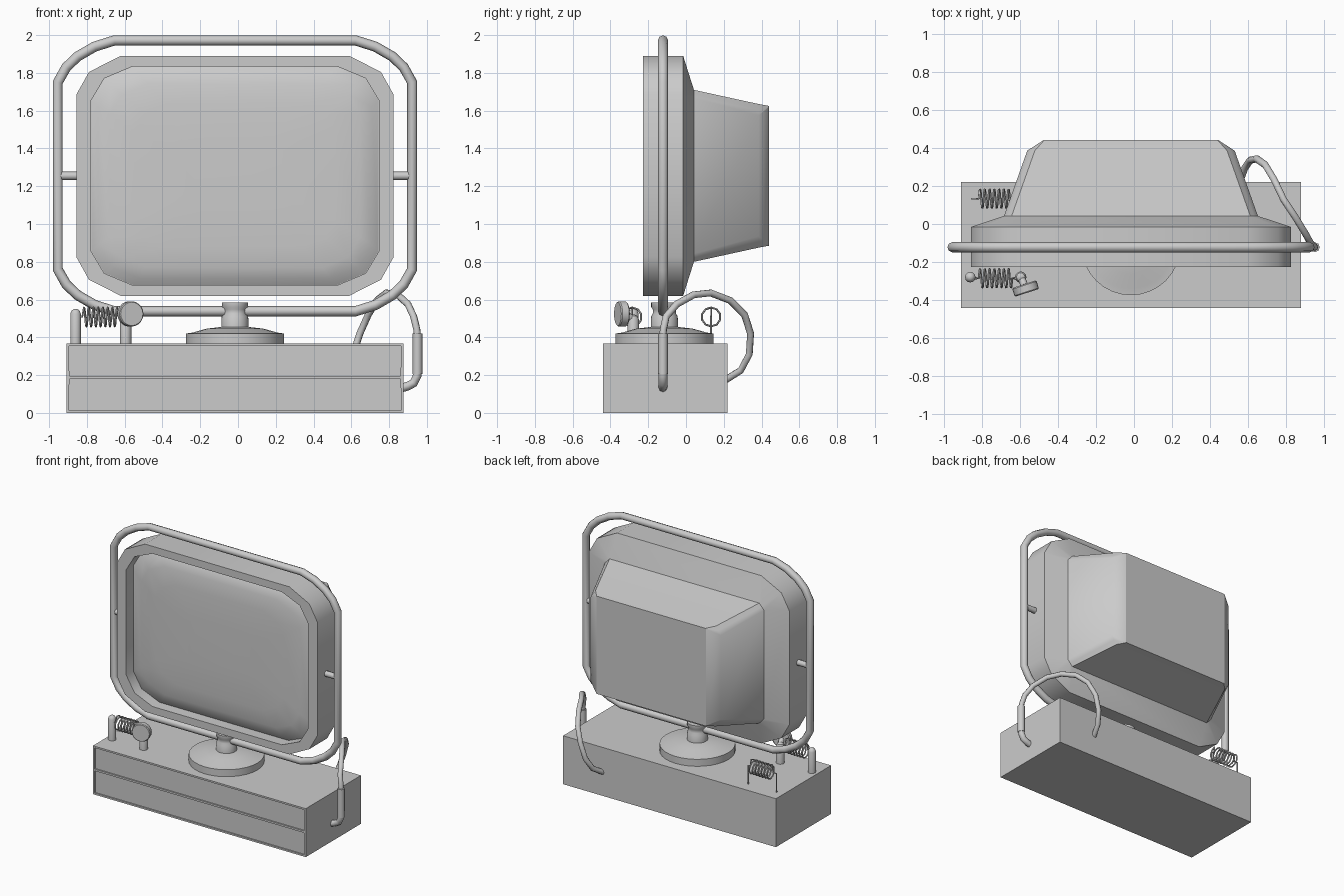
import bpy, bmesh
from math import sin, cos, pi, radians

if "Cube" in bpy.data.objects:
    bpy.data.objects.remove(bpy.data.objects["Cube"])

CX, CZ, TY = -0.016, 1.255, -0.122   # monitor centre and tube plane


def finish(obj, angle=35):
    bpy.ops.object.select_all(action='DESELECT')
    obj.select_set(True)
    bpy.context.view_layer.objects.active = obj
    if obj.type == 'CURVE':
        bpy.ops.object.convert(target='MESH')
        obj = bpy.context.view_layer.objects.active
    if angle:
        bpy.ops.object.shade_smooth_by_angle(angle=radians(angle))
    return obj


def from_bm(name, bm, angle=35):
    bmesh.ops.recalc_face_normals(bm, faces=bm.faces)
    me = bpy.data.meshes.new(name)
    bm.to_mesh(me)
    bm.free()
    obj = bpy.data.objects.new(name, me)
    bpy.context.collection.objects.link(obj)
    return finish(obj, angle)


def loft(name, rings, angle=35):
    """Skin a list of equal-sized rings and cap both ends."""
    bm = bmesh.new()
    loops = [[bm.verts.new(p) for p in r] for r in rings]
    n = len(loops[0])
    for a, b in zip(loops, loops[1:]):
        for i in range(n):
            j = (i + 1) % n
            bm.faces.new((a[i], a[j], b[j], b[i]))
    bm.faces.new(loops[0])
    bm.faces.new(loops[-1])
    return from_bm(name, bm, angle)


def ring(hx, hz, y, corner):
    """Rounded rectangle; corner = (dx, dz) insets from the sharp corner."""
    q = [(hx - a, hz - b) for a, b in corner]
    pts = (q + [(-x, z) for x, z in reversed(q)]
           + [(-x, -z) for x, z in q] + [(x, -z) for x, z in reversed(q)])
    return [(CX + x, y, CZ + z) for x, z in pts]


def lathe(name, profile, loc, rot=(0, 0, 0), n=24):
    obj = loft(name, [[(r * cos(2 * pi * i / n), r * sin(2 * pi * i / n), z)
                       for i in range(n)] for r, z in profile])
    obj.location, obj.rotation_euler = loc, rot
    return obj


def tube(name, pts, r, res=2, cyclic=False):
    cu = bpy.data.curves.new(name, 'CURVE')
    cu.dimensions = '3D'
    cu.bevel_depth, cu.bevel_resolution, cu.use_fill_caps = r, res, True
    sp = cu.splines.new('POLY')
    sp.points.add(len(pts) - 1)
    for p, co in zip(sp.points, pts):
        p.co = (*co, 1)
    sp.use_cyclic_u = cyclic
    obj = bpy.data.objects.new(name, cu)
    bpy.context.collection.objects.link(obj)
    return finish(obj, 50)


# base box with two recessed front panels
bm = bmesh.new()
bmesh.ops.create_cube(bm, size=1)
for v in bm.verts:
    v.co.x = v.co.x * 1.784 + CX
    v.co.y = v.co.y * 0.66 - 0.11
    v.co.z = (v.co.z + 0.5) * 0.367
bmesh.ops.bisect_plane(bm, geom=bm.verts[:] + bm.edges[:] + bm.faces[:],
                       plane_co=(0, 0, 0.187), plane_no=(0, 0, 1))
bm.normal_update()
front = [f for f in bm.faces if f.normal.y < -0.9]
bmesh.ops.inset_region(bm, faces=front, thickness=0.008)
bmesh.ops.inset_individual(bm, faces=front, thickness=0.01)
bmesh.ops.inset_individual(bm, faces=front, thickness=0, depth=-0.01)
from_bm("base_box", bm, 0)

# monitor housing: bezel, sloped shoulder, tapered back
outer_c = [(0, .205), (.067, .085), (.235, 0)]
open_c = [(0, .18), (.07, .063), (.22, 0)]
loft("monitor_housing", [
    ring(.762, .579, -.14, open_c),
    ring(.762, .579, -.227, open_c),
    ring(.840, .635, -.227, outer_c),
    ring(.840, .635, -.015, outer_c),
    ring(.667, .455, .042, [(0, .043), (.02, .021), (.04, 0)]),
    ring(.545, .38, .385, [(0, .06), (.02, .03), (.04, 0)]),
    ring(.46, .37, .44, [(0, .004), (.002, .002), (.004, 0)]),
], 40)

# bulged glass screen
loft("screen", [ring(.762 * s, .579 * t, y, [(a * k, b * k) for a, b in open_c])
                for s, t, y, k in [(.99, .99, -.13, 1), (.998, .998, -.145, 1),
                                   (.95, .94, -.17, 1), (.87, .84, -.188, .9),
                                   (.7, .65, -.198, .8), (.35, .32, -.203, .4)]], 60)

# tubular frame and side pivots
tube("tube_frame", ring(.938, .717, TY, [(0, .222), (.045, .142), (.105, .085),
                                         (.195, .033), (.30, 0)]), .027, cyclic=True)
for s, side in ((-1, "left"), (1, "right")):
    tube(side + "_pivot", [(CX + s * .82, TY, CZ), (CX + s * .935, TY, CZ)], .022)

# round pedestal with neck
lathe("pedestal", [(.26, .36), (.26, .42), (.225, .425), (.15, .446), (.072, .455),
                   (.07, .51), (.062, .525), (.062, .548), (.07, .56), (.07, .585)],
      (CX, -.114, 0), n=32)

# front posts
for name, x, r, h in (("left_post", -.86, .028, .55), ("knob_post", -.595, .03, .52)):
    lathe(name, [(r, .36), (r, h - .025), (r * .75, h - .008), (r * .3, h)],
          (x, -.279, 0), n=12)

# tilted knob and its stem
lathe("knob", [(.06, 0), (.067, .006), (.067, .042), (.062, .048)],
      (-.577, -.316, .524), (pi / 2, 0, radians(18)), n=20)
tube("knob_stem", [(-.595, -.275, .49), (-.575, -.325, .524)], .02)


def coil(y, x0=-.815, x1=-.64, turns=7, r=.05, z=.508, seg=10):
    n = turns * seg
    return [(x0 + (x1 - x0) * i / n, y + r * sin(2 * pi * i / seg),
             z + r * cos(2 * pi * i / seg)) for i in range(n + 1)]


# front spring hung between posts, back spring on its own wire legs
tube("front_spring", [(-.86, -.285, .508), (-.825, -.285, .508)] + coil(-.285)
     + [(-.632, -.285, .508), (-.6, -.285, .5)], .0055, 1)
tube("back_spring", [(-.852, .133, .36), (-.852, .133, .508), (-.825, .133, .508)]
     + coil(.133) + [(-.632, .133, .508), (-.615, .133, .508), (-.615, .133, .36)], .0055, 1)

# cable from the side plug round to the back
tube("cable", [(.95, TY, .40), (.947, -.12, .44), (.93, -.105, .51), (.90, -.05, .575),
               (.845, .04, .625), (.785, .13, .635), (.735, .235, .595), (.69, .31, .52),
               (.645, .342, .42), (.61, .335, .31), (.58, .29, .225), (.55, .21, .175)], .019)
tube("plug_sleeve", [(.95, TY, .42), (.95, TY, .205)], .026)
tube("plug_elbow", [(.95, TY, .23), (.948, TY, .195), (.93, TY, .158), (.90, TY, .142),
                    (.86, TY, .13)], .023)
